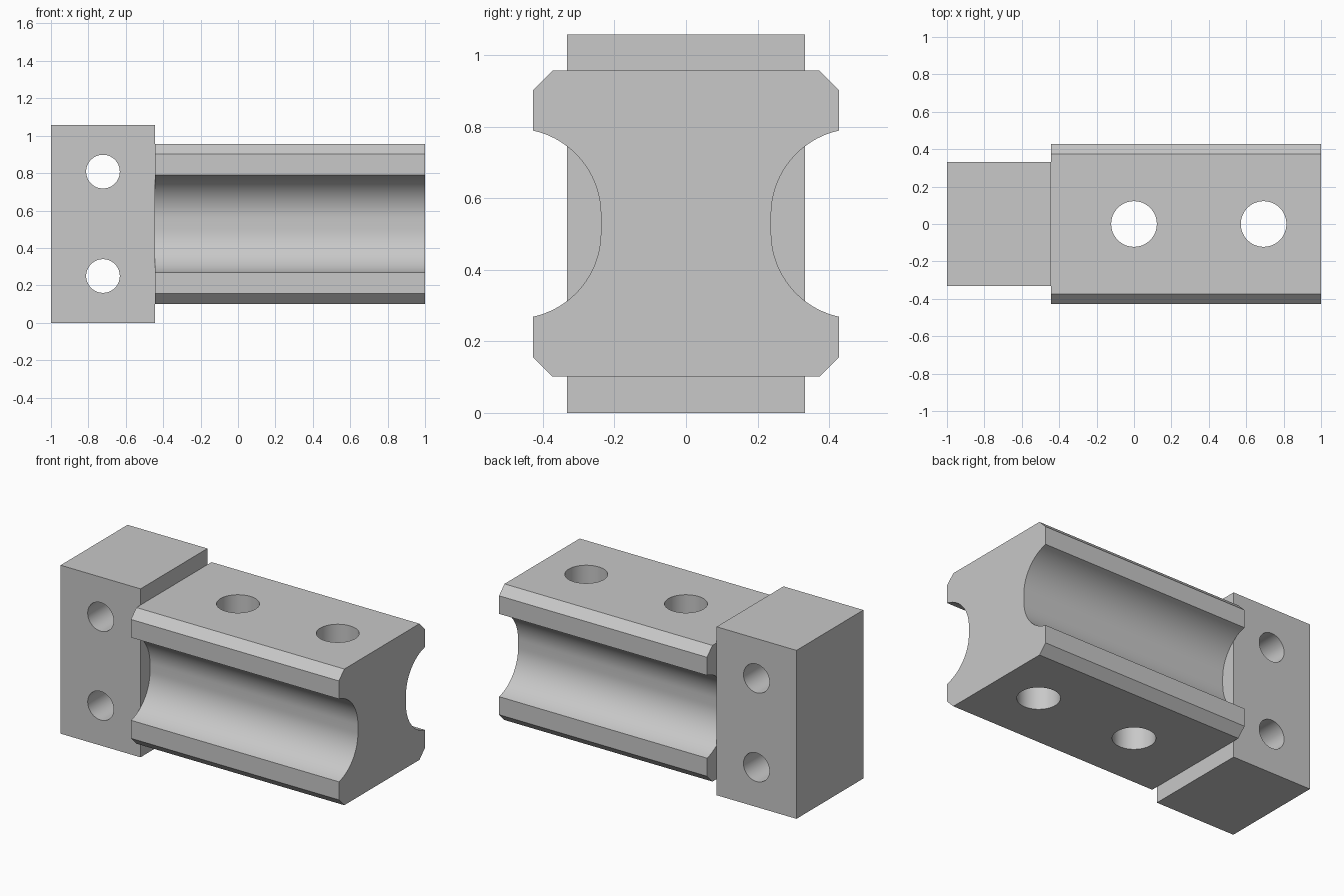
import bpy, bmesh, math
from mathutils import Vector, Matrix

if "Cube" in bpy.data.objects:
    bpy.data.objects.remove(bpy.data.objects["Cube"])

grey = bpy.data.materials.new("plain grey")
grey.use_nodes = True
COLOUR = (0.58, 0.58, 0.58, 1)
grey.diffuse_color = COLOUR
grey.node_tree.nodes["Principled BSDF"].inputs["Base Color"].default_value = COLOUR

MID_Z = 0.529      # height of the centre line
JOINT_X = -0.445   # where the rail meets the end block


def make_object(name, bm):
    bmesh.ops.recalc_face_normals(bm, faces=bm.faces)
    mesh = bpy.data.meshes.new(name)
    bm.to_mesh(mesh)
    bm.free()
    mesh.materials.append(grey)
    ob = bpy.data.objects.new(name, mesh)
    bpy.context.collection.objects.link(ob)
    return ob


def extrude_profile(name, points, x0, x1):
    """Sweep a closed (y, z) outline along x."""
    bm = bmesh.new()
    face = bm.faces.new([bm.verts.new((x0, y, z)) for y, z in points])
    new = bmesh.ops.extrude_face_region(bm, geom=[face])["geom"]
    verts = [g for g in new if isinstance(g, bmesh.types.BMVert)]
    bmesh.ops.translate(bm, verts=verts, vec=(x1 - x0, 0, 0))
    return make_object(name, bm)


def drill(ob, centre, radius, axis):
    """Cut a round through hole along the given axis."""
    bm = bmesh.new()
    turn = Vector((0, 0, 1)).rotation_difference(Vector(axis)).to_matrix().to_4x4()
    bmesh.ops.create_cone(bm, cap_ends=True, segments=64, radius1=radius, radius2=radius,
                          depth=3, matrix=Matrix.Translation(centre) @ turn)
    cutter = make_object("hole_cutter", bm)
    cutter.hide_render = True
    mod = ob.modifiers.new("hole", 'BOOLEAN')
    mod.operation, mod.solver, mod.object = 'DIFFERENCE', 'EXACT', cutter
    bpy.context.view_layer.objects.active = ob
    bpy.ops.object.modifier_apply(modifier=mod.name)
    bpy.data.objects.remove(cutter)


def groove_arc(half_width, floor, half_open, flat, steps=20):
    """Upper half of a side groove, from its rim to its floor, as (y, z offset)."""
    depth, rise = half_width - floor, half_open - flat
    r = (rise ** 2 + depth ** 2) / (2 * depth)
    start = math.asin(rise / r)
    return [(floor + r - r * math.cos(a), flat + r * math.sin(a))
            for a in (start * (1 - i / steps) for i in range(steps + 1))]


# rail: chamfered bar with a rounded groove on each side
W, H, C = 0.427, 0.4275, 0.054
upper = [(W - C, H), (W, H - C)] + groove_arc(W, 0.238, 0.26, 0.025)
right = upper + [(y, -z) for y, z in reversed(upper)]
outline = right + [(-y, -z) for y, z in right]
rail = extrude_profile("grooved_rail", [(y, MID_Z + z) for y, z in outline], JOINT_X, 1)
for x in (0, 0.693):
    drill(rail, (x, 0, MID_Z), 0.122, (0, 0, 1))

# end block with two cross holes
BW = 0.332
block = extrude_profile("end_block", [(-BW, 0), (BW, 0), (BW, 2 * MID_Z), (-BW, 2 * MID_Z)],
                        -1, JOINT_X)
for side in (-1, 1):
    drill(block, (-0.722, 0, MID_Z + side * 0.279), 0.09, (0, 1, 0))

# smooth curved walls, keep edges sharp
for ob in (rail, block):
    bpy.ops.object.select_all(action='DESELECT')
    ob.select_set(True)
    bpy.context.view_layer.objects.active = ob
    bpy.ops.object.shade_smooth_by_angle(angle=math.radians(20))
